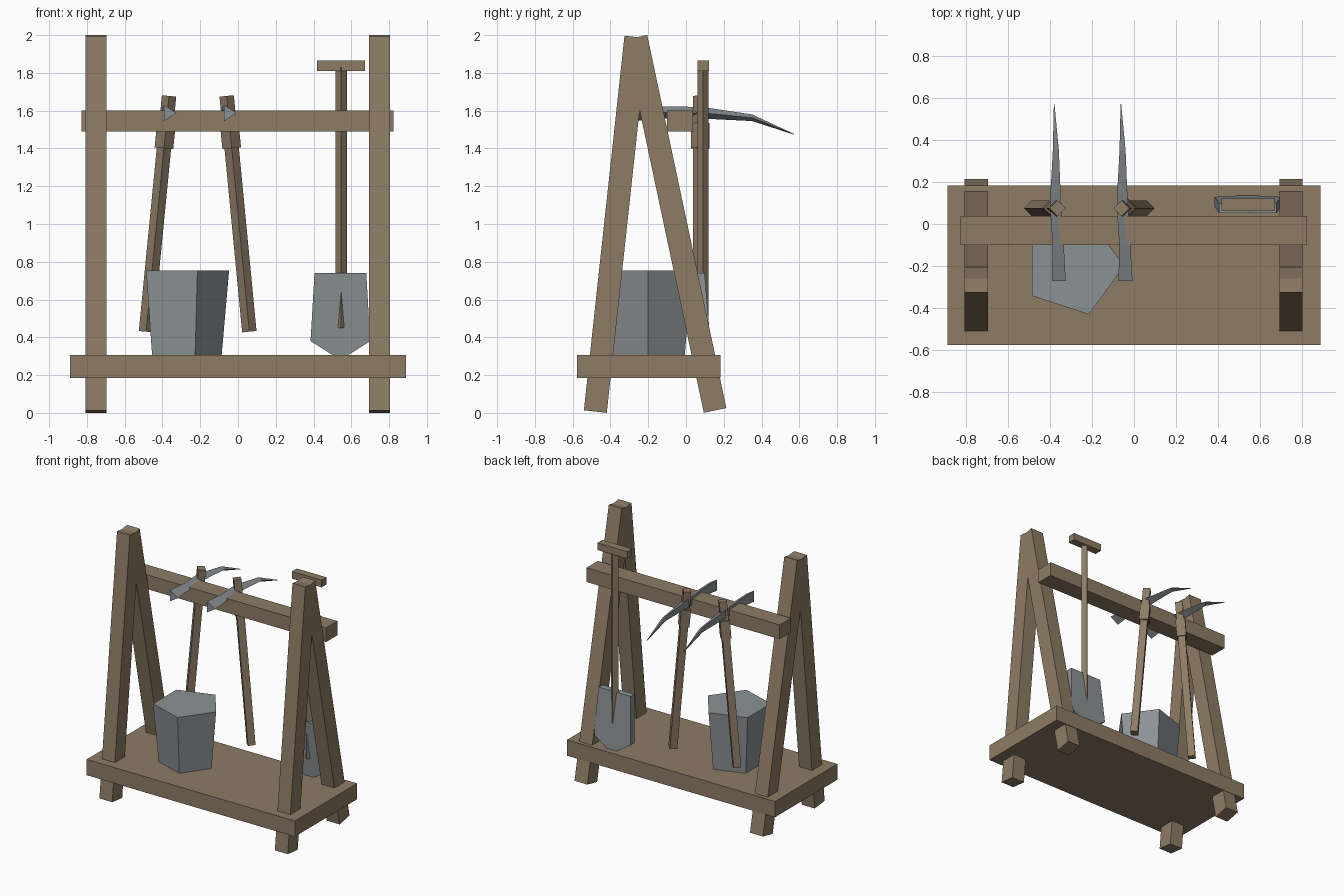
import bpy, bmesh, math
from mathutils import Vector, Quaternion

cube = bpy.data.objects.get("Cube")
if cube:
    bpy.data.objects.remove(cube)


def material(name, rgb):
    m = bpy.data.materials.new(name)
    m.use_nodes = True
    m.diffuse_color = (*rgb, 1)
    m.node_tree.nodes["Principled BSDF"].inputs["Base Color"].default_value = (*rgb, 1)
    return m


wood = material("brown wood", (0.27, 0.20, 0.13))
stone = material("blue grey", (0.26, 0.285, 0.30))


def finish(name, bm, mat):
    bmesh.ops.recalc_face_normals(bm, faces=bm.faces)
    mesh = bpy.data.meshes.new(name)
    bm.to_mesh(mesh)
    bm.free()
    mesh.materials.append(mat)
    obj = bpy.data.objects.new(name, mesh)
    bpy.context.collection.objects.link(obj)
    return obj


def box(name, lo, hi, mat=wood):
    """Upright box between two corners."""
    lo, hi = Vector(lo), Vector(hi)
    bm = bmesh.new()
    bmesh.ops.create_cube(bm, size=1)
    bmesh.ops.scale(bm, vec=hi - lo, verts=bm.verts)
    bmesh.ops.translate(bm, vec=(lo + hi) / 2, verts=bm.verts)
    return finish(name, bm, mat)


def post(name, start, end, width, depth, roll=0):
    """Square timber running from start to end, rolled about its length."""
    start, end = Vector(start), Vector(end)
    axis = end - start
    bm = bmesh.new()
    bmesh.ops.create_cube(bm, size=1)
    bmesh.ops.scale(bm, vec=(width, depth, axis.length), verts=bm.verts)
    turn = Vector((0, 0, 1)).rotation_difference(axis) @ Quaternion((0, 0, 1), roll)
    bmesh.ops.rotate(bm, matrix=turn.to_matrix(), verts=bm.verts)
    bmesh.ops.translate(bm, vec=(start + end) / 2, verts=bm.verts)
    return finish(name, bm, wood)


def loft(name, rings, mat):
    """Skin matching rings of points and cap both ends."""
    bm = bmesh.new()
    loops = [[bm.verts.new(p) for p in ring] for ring in rings]
    n = len(loops[0])
    for a, b in zip(loops, loops[1:]):
        for i in range(n):
            j = (i + 1) % n
            bm.faces.new((a[i], a[j], b[j], b[i]))
    bm.faces.new(loops[0])
    bm.faces.new(loops[-1])
    return finish(name, bm, mat)


# Platform and hanging beam
box("base_platform", (-0.89, -0.577, 0.185), (0.89, 0.183, 0.307))
box("hanging_beam", (-0.828, -0.1, 1.49), (0.824, 0.038, 1.6))

# Crossed A-frame legs at each end
for side, x in (("right", -0.752), ("left", 0.749)):
    post(f"{side}_front_leg", (x, -0.48, 0.007), (x, -0.265, 1.99), 0.11, 0.122)
    post(f"{side}_back_leg", (x, 0.154, 0.013), (x, -0.265, 1.988), 0.11, 0.122)

# Five-sided tapering block
bm = bmesh.new()
bmesh.ops.create_cone(bm, cap_ends=True, segments=5, radius1=0.203, radius2=0.243, depth=0.455)
low = min(bm.verts, key=lambda v: v.co.z).co
corner = max((v.co for v in bm.verts), key=lambda c: c.x)
spin = -math.atan2(corner.y, corner.x)
bmesh.ops.rotate(bm, matrix=Quaternion((0, 0, 1), spin).to_matrix(), verts=bm.verts)
bmesh.ops.translate(bm, vec=(-0.29, -0.2, 0.5275), verts=bm.verts)
finish("stone_block", bm, stone)

# Two picks: diamond handle, thicker collar, curved triangular head
head_sections = [  # y, left x, right x, lower z, upper z
    (-0.272, -0.392, -0.325, 1.545, 1.63),
    (-0.1, -0.388, -0.335, 1.56, 1.622),
    (0.075, -0.4, -0.345, 1.555, 1.62),
    (0.15, -0.398, -0.35, 1.555, 1.61),
    (0.35, -0.387, -0.358, 1.545, 1.58),
    (0.572, -0.382, -0.379, 1.473, 1.477),
]
picks = (("right", -0.365, -0.487, 0), ("left", -0.06, 0.06, 0.318))
for side, top_x, foot_x, shift in picks:
    top, foot = Vector((top_x, 0.075, 1.678)), Vector((foot_x, 0.075, 0.43))
    post(f"{side}_pick_handle", foot, top, 0.054, 0.054, math.pi / 4)
    post(f"{side}_pick_collar", foot.lerp(top, 0.778), foot.lerp(top, 0.885),
         0.07, 0.07, math.pi / 4)
    rings = [[(xl + shift, y, zt), (xl + shift, y, zb), (xr + shift, y, (zt + zb) / 2)]
             for y, xl, xr, zb, zt in head_sections]
    loft(f"{side}_pick_head", rings, stone)

# Shovel: diamond shaft, grip bar, tilted pointed blade
post("shovel_shaft", (0.546, 0.09, 0.45), (0.546, 0.09, 1.83), 0.043, 0.043, math.pi / 4)
box("shovel_grip", (0.417, 0.062, 1.81), (0.672, 0.122, 1.865))
outline = [(-0.137, 0.74), (0.137, 0.74), (0.158, 0.38), (0, 0.28), (-0.158, 0.38)]
rings = [[(0.542 + x, y + 0.085 * (0.64 - z), z) for x, z in outline]
         for y in (0.06, 0.107)]
loft("shovel_blade", rings, stone)
